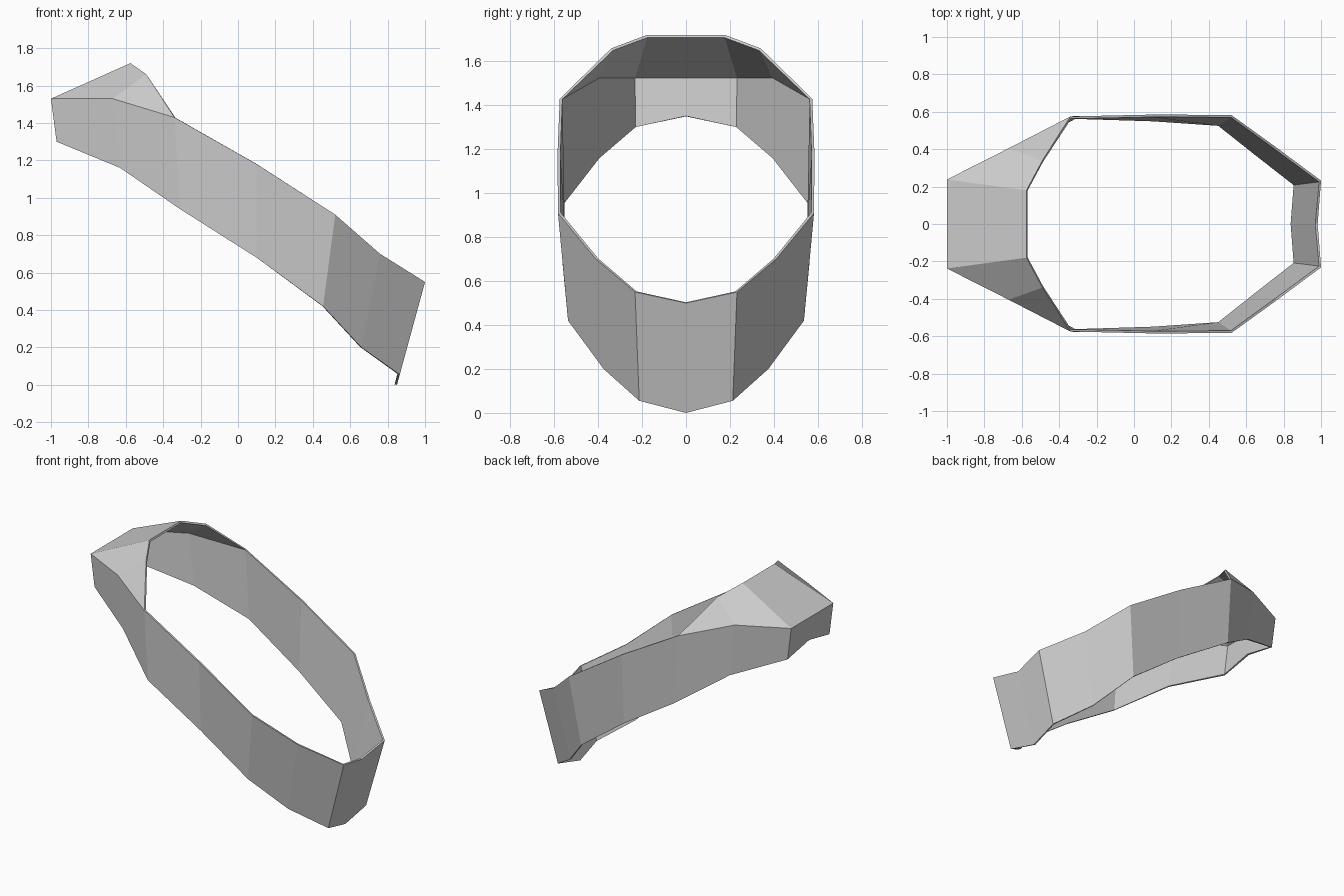
import bpy

if "Cube" in bpy.data.objects:
    bpy.data.objects.remove(bpy.data.objects["Cube"])

# Half of the tilted band, from front centre to back centre: (lower point, upper point)
stations = [
    ((0.85, 0, 0.0), (0.982, 0, 0.50)),
    ((0.865, 0.213, 0.055), (1.0, 0.232, 0.55)),
    ((0.66, 0.375, 0.20), (0.76, 0.41, 0.70)),
    ((0.455, 0.537, 0.42), (0.52, 0.583, 0.91)),
    ((0.10, 0.562, 0.68), (0.10, 0.585, 1.18)),
    ((-0.31, 0.578, 0.94), (-0.34, 0.575, 1.43)),
    ((-0.63, 0.405, 1.16), (-0.67, 0.405, 1.53)),
    ((-0.97, 0.237, 1.30), (-1.0, 0.238, 1.53)),
    ((-0.975, 0, 1.35), (-1.0, 0, 1.53)),
]
# Inner rim of the sloping hood at the back
rim = [(-0.49, 0.34, 1.66), (-0.575, 0.18, 1.72), (-0.575, 0, 1.72)]

n = len(stations)
verts = [s[0] for s in stations] + [s[1] for s in stations] + rim
faces = [(i, i + 1, n + i + 1, n + i) for i in range(n - 1)]

# Hood panels rise from the upper edge of the last stations
top, r = n + 5, 2 * n
faces += [(top, top + 1, r),
          (top + 1, top + 2, r + 1, r),
          (top + 2, top + 3, r + 2, r + 1)]

mesh = bpy.data.meshes.new("tilted_band")
mesh.from_pydata(verts, [], faces)
band = bpy.data.objects.new("tilted_band", mesh)
bpy.context.collection.objects.link(band)

# Mirror to the other side, then give the sheet a thin wall
mirror = band.modifiers.new("mirror", 'MIRROR')
mirror.use_axis = (False, True, False)
mirror.use_clip = True
wall = band.modifiers.new("wall", 'SOLIDIFY')
wall.thickness = 0.013
wall.offset = -1
